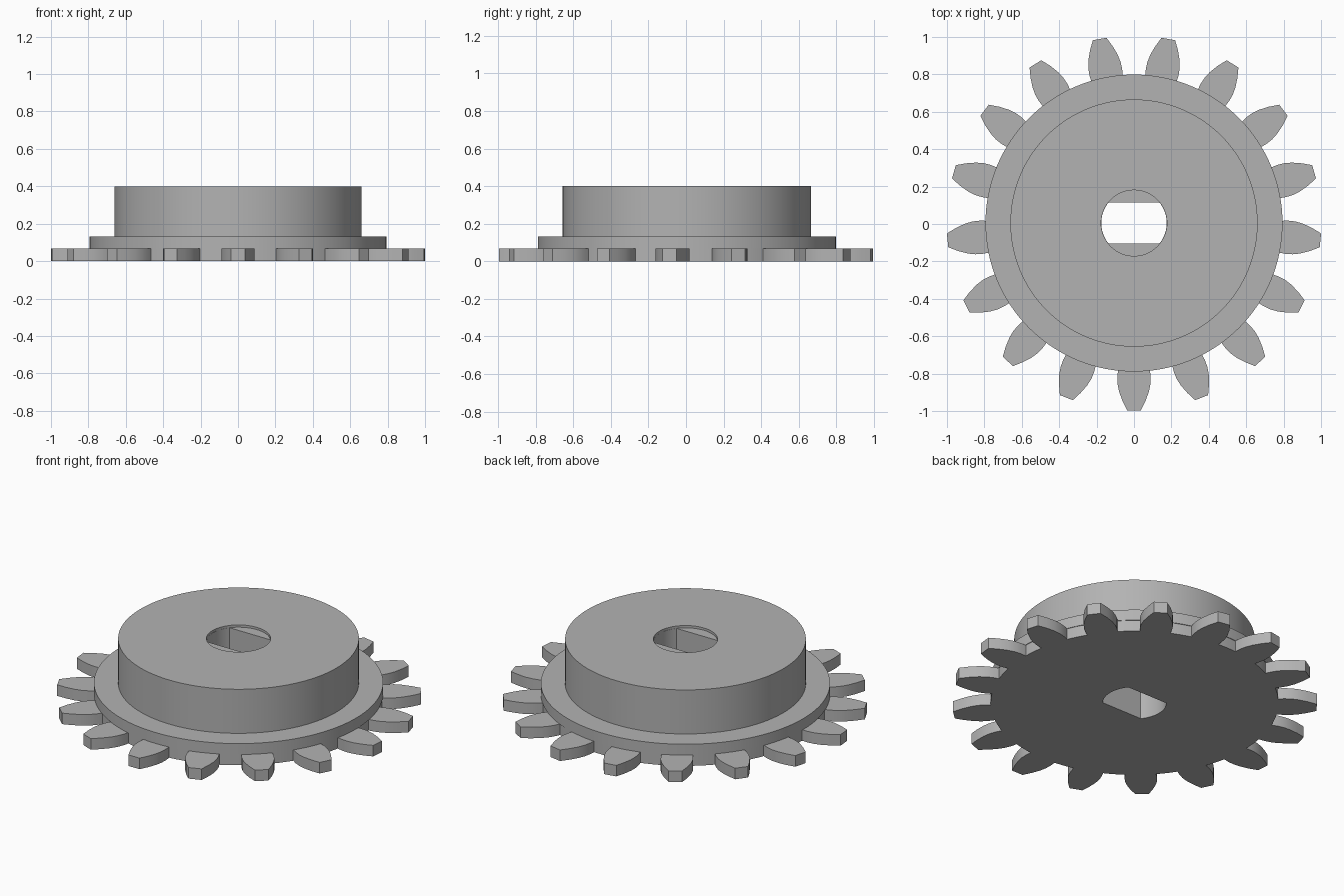
import bpy, bmesh, math
from mathutils import Vector, Matrix

if "Cube" in bpy.data.objects:
    bpy.data.objects.remove(bpy.data.objects["Cube"], do_unlink=True)

CENTRE_Y = 0.005
TEETH = 17
ROOT, BORE, FLAT = 0.79, 0.175, 0.11

grey = bpy.data.materials.new("grey_plastic")
grey.use_nodes = True
colour = (0.45, 0.45, 0.45, 1)
grey.diffuse_color = colour
grey.node_tree.nodes["Principled BSDF"].inputs["Base Color"].default_value = colour


def arc(radius, start, end, steps):
    return [Vector((radius * math.cos(a), radius * math.sin(a)))
            for a in (start + (end - start) * i / steps for i in range(steps + 1))]


def circle(radius, steps=128):
    return arc(radius, 0, math.tau, steps)[:-1]


def prism(name, outline, bottom, top):
    """Extrude a closed outline between two heights."""
    bm = bmesh.new()
    face = bm.faces.new([bm.verts.new((p.x, p.y + CENTRE_Y, bottom)) for p in outline])
    up = bmesh.ops.extrude_face_region(bm, geom=[face])["geom"]
    bmesh.ops.translate(bm, vec=(0, 0, top - bottom),
                        verts=[v for v in up if isinstance(v, bmesh.types.BMVert)])
    bmesh.ops.recalc_face_normals(bm, faces=bm.faces)
    mesh = bpy.data.meshes.new(name)
    bm.to_mesh(mesh)
    bm.free()
    mesh.materials.append(grey)
    obj = bpy.data.objects.new(name, mesh)
    bpy.context.collection.objects.link(obj)
    return obj


def cut(obj, cutter):
    mod = obj.modifiers.new("cut", "BOOLEAN")
    mod.operation, mod.solver, mod.object = "DIFFERENCE", "EXACT", cutter
    bpy.context.view_layer.objects.active = obj
    bpy.ops.object.modifier_apply(modifier=mod.name)


# Toothed outline: barrel-sided teeth joined by root arcs
flank = [(0.82, 0.089), (0.86, 0.088), (0.90, 0.08), (0.95, 0.062), (1.001, 0.037)]
root_half = math.asin(0.085 / ROOT)
pitch = math.tau / TEETH
tooth = [Vector((r, -w)) for r, w in flank] + [Vector((r, w)) for r, w in reversed(flank)]
gear_outline = []
for i in range(TEETH):
    angle = -math.pi / 2 + i * pitch
    turn = Matrix.Rotation(angle, 2)
    gear_outline += [turn @ p for p in tooth]
    gear_outline += arc(ROOT, angle + root_half, angle + pitch - root_half, 5)

# Stacked bodies
parts = [
    prism("toothed_plate", gear_outline, 0, 0.067),
    prism("shoulder_disc", circle(0.794), 0.067, 0.133),
    prism("hub", circle(0.661), 0.133, 0.4),
]

# Shaft hole with two flats, opening into a shallow round recess
half = math.asin(FLAT / BORE)
slot = arc(BORE, -half, half, 16) + arc(BORE, math.pi - half, math.pi + half, 16)
bore_cutter = prism("bore_cutter", slot, -0.1, 0.5)
recess_cutter = prism("recess_cutter", circle(BORE + 0.001, 64), 0.386, 0.5)
for part in parts:
    cut(part, bore_cutter)
cut(parts[-1], recess_cutter)
for cutter in (bore_cutter, recess_cutter):
    bpy.data.objects.remove(cutter, do_unlink=True)

# Smooth curved walls, sharp rims
for part in parts:
    bpy.ops.object.select_all(action="DESELECT")
    part.select_set(True)
    bpy.context.view_layer.objects.active = part
    bpy.ops.object.shade_smooth_by_angle(angle=math.radians(25))
